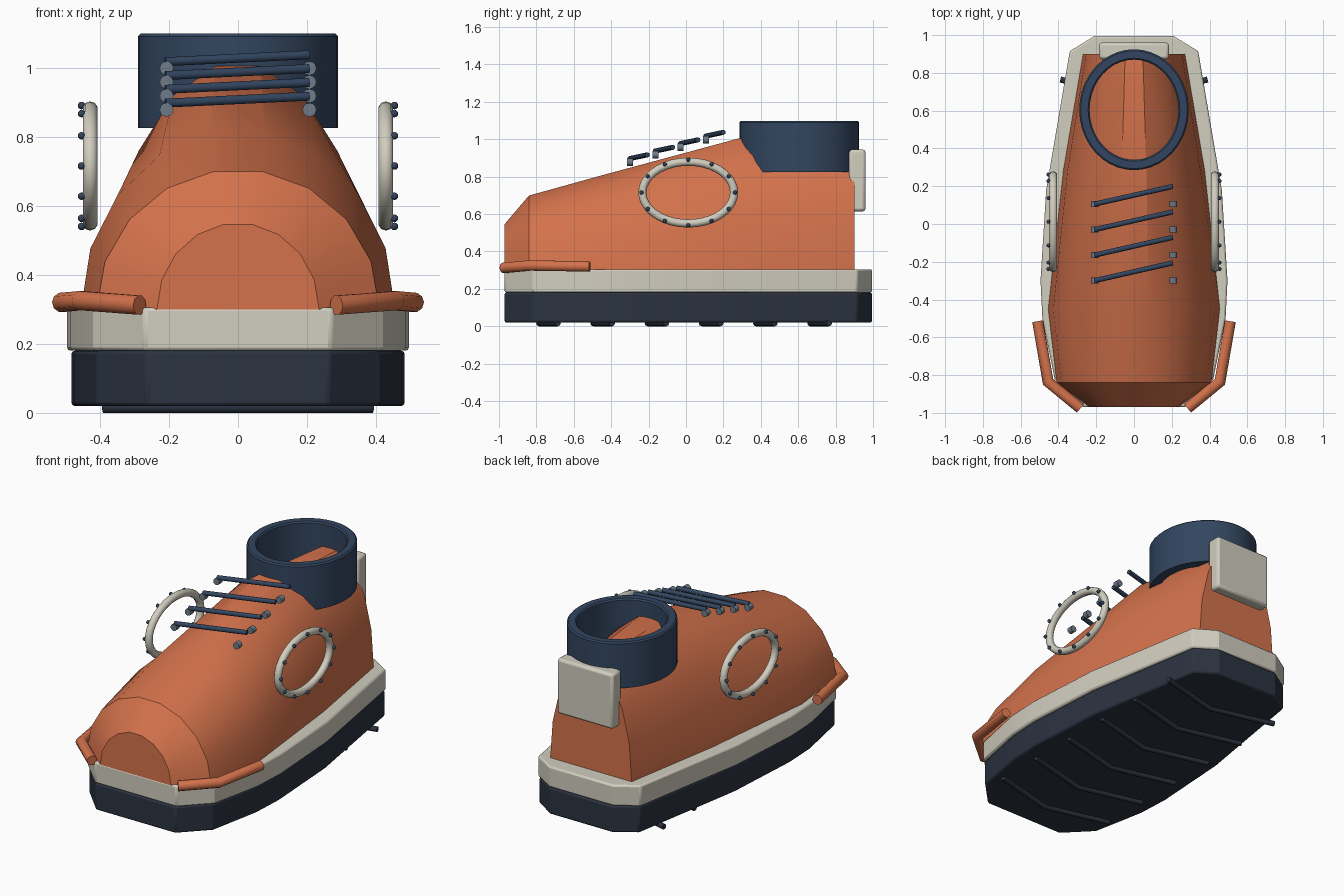
import bpy, bmesh, math
from mathutils import Vector

if "Cube" in bpy.data.objects:
    bpy.data.objects.remove(bpy.data.objects["Cube"])


def material(name, rgb):
    m = bpy.data.materials.new(name)
    m.diffuse_color = (*rgb, 1)
    m.use_nodes = True
    m.node_tree.nodes["Principled BSDF"].inputs["Base Color"].default_value = m.diffuse_color
    return m


ORANGE = material("orange", (0.66, 0.17, 0.072))
CREAM = material("cream", (0.64, 0.61, 0.52))
NAVY = material("navy", (0.032, 0.06, 0.115))
DARK = material("dark_rubber", (0.024, 0.033, 0.052))
STEEL = material("steel_grey", (0.16, 0.2, 0.25))


def make(name, bm, mat, bevel=0.0, angle=30):
    bmesh.ops.recalc_face_normals(bm, faces=bm.faces[:])
    me = bpy.data.meshes.new(name)
    bm.to_mesh(me)
    bm.free()
    ob = bpy.data.objects.new(name, me)
    bpy.context.collection.objects.link(ob)
    me.materials.append(mat)
    if bevel:
        b = ob.modifiers.new("edge_bevel", 'BEVEL')
        b.width, b.segments, b.limit_method = bevel, 2, 'ANGLE'
        b.angle_limit = math.radians(40)
    bpy.ops.object.select_all(action='DESELECT')
    bpy.context.view_layer.objects.active = ob
    ob.select_set(True)
    bpy.ops.object.shade_smooth_by_angle(angle=math.radians(angle))
    return ob


def loft(loops, closed=False):
    """Skin equal-length point loops; cap the ends, or join last to first."""
    bm = bmesh.new()
    rings = [[bm.verts.new(p) for p in loop] for loop in loops]
    n = len(rings[0])
    pairs = list(zip(rings, rings[1:])) + ([(rings[-1], rings[0])] if closed else [])
    for a, b in pairs:
        for i in range(n):
            j = (i + 1) % n
            bm.faces.new((a[i], a[j], b[j], b[i]))
    if not closed:
        bm.faces.new(rings[0])
        bm.faces.new(rings[-1])
    return bm


def tube(name, points, r, mat, sides=10):
    """Round rod along a level path, mitred at its corners."""
    pts = [Vector(p) for p in points]
    loops = []
    for i, p in enumerate(pts):
        d1 = (p - pts[max(i - 1, 0)]).normalized()
        d2 = (pts[min(i + 1, len(pts) - 1)] - p).normalized()
        t = (d1 + d2).normalized()
        side = t.cross(Vector((0, 0, 1))).normalized()
        up = side.cross(t)
        stretch = 1 / max(t.dot(d2 if d2.length else d1), 0.5)
        loops.append([p + side * (r * stretch * math.cos(a)) + up * (r * math.sin(a))
                      for a in (2 * math.pi * k / sides for k in range(sides))])
    return make(name, loft(loops), mat, angle=50)


# sole layers from one mirrored outline
half = [(0.27, -0.97), (0.42, -0.82), (0.485, -0.5), (0.495, -0.3),
        (0.465, 0.18), (0.34, 0.915), (0.21, 0.995)]
outline = half + [(-x, y) for x, y in reversed(half)]


def slab(name, sx, z0, z1, mat):
    make(name, loft([[(x * sx, y, z) for x, y in outline] for z in (z0, z1)]), mat, 0.01)


slab("outsole", 0.975, 0.02, 0.18, DARK)
slab("midsole", 1.0, 0.18, 0.305, CREAM)

# upper: arched cross-sections (y, half width, height)
sections = [(-0.97, 0.235, 0.25), (-0.84, 0.41, 0.405), (-0.45, 0.455, 0.515),
            (0.28, 0.375, 0.715), (0.9, 0.27, 0.665)]
arch = [math.pi * k / 9 for k in range(10)]
make("upper", loft([[(w * math.cos(a), y, 0.3 + h * math.sin(a)) for a in arch]
                    for y, w, h in sections]), ORANGE, angle=25)

# ankle collar: oval band with a wide opening
N = 40
band = [(0.29, 0.32, 0.825), (0.29, 0.32, 1.09), (0.282, 0.312, 1.098),
        (0.243, 0.273, 1.098), (0.235, 0.265, 1.09), (0.235, 0.265, 0.825)]
make("collar", loft([[(rx * math.cos(a), 0.605 + ry * math.sin(a), z) for rx, ry, z in band]
                     for a in (2 * math.pi * k / N for k in range(N))], closed=True), NAVY)

# heel tab
make("heel_tab", loft([[(x, y, z) for x, y in
                        ((-0.185, 0.872), (0.185, 0.872), (0.185, 0.96), (-0.185, 0.96))]
                       for z in (0.615, 0.945)]), CREAM, 0.015)

for s, side in ((1, "right"), (-1, "left")):
    # toe bumper
    tube("toe_bumper_" + side, [(s * 0.51, -0.515, 0.32), (s * 0.455, -0.835, 0.325),
                                (s * 0.285, -0.975, 0.312)], 0.029, ORANGE)
    # oval side ring
    loops = []
    for k in range(36):
        a = 2 * math.pi * k / 36
        loops.append([(s * 0.428 + 0.022 * math.sin(b),
                       0.012 + (0.245 + 0.022 * math.cos(b)) * math.cos(a),
                       0.715 + (0.165 + 0.022 * math.cos(b)) * math.sin(a))
                      for b in (2 * math.pi * j / 10 for j in range(10))])
    make("side_ring_" + side, loft(loops, closed=True), CREAM, angle=60)
    # ring studs
    bm = bmesh.new()
    for k in range(12):
        a = math.pi * k / 6
        ball = bmesh.ops.create_uvsphere(bm, u_segments=8, v_segments=6, radius=0.011)
        bmesh.ops.translate(bm, verts=ball["verts"], vec=(
            s * 0.453, 0.012 + 0.25 * math.cos(a), 0.715 + 0.175 * math.sin(a)))
    make("ring_studs_" + side, bm, NAVY, angle=60)

for i in range(4):
    y, z = -0.3 + 0.135 * i, 0.878 + 0.04 * i
    # lace
    tube(f"lace_{i + 1}", [(-0.21, y, z + 0.019), (0.205, y + 0.094, z + 0.039)], 0.0135, NAVY)
    # eyelets
    for s, side in ((1, "right"), (-1, "left")):
        loops = [[(s * 0.207 + 0.02 * math.cos(a), y + dy, z + 0.02 * math.sin(a))
                  for a in (math.pi * k / 6 for k in range(12))] for dy in (-0.015, 0.017)]
        make(f"eyelet_{side}_{i + 1}", loft(loops), STEEL, angle=50)

# chevron treads
for i in range(6):
    y = -0.735 + 0.29 * i
    tube(f"tread_{i + 1}", [(-0.39, y + 0.05, 0.016), (0, y - 0.05, 0.016),
                            (0.39, y + 0.05, 0.016)], 0.016, DARK, 8)
